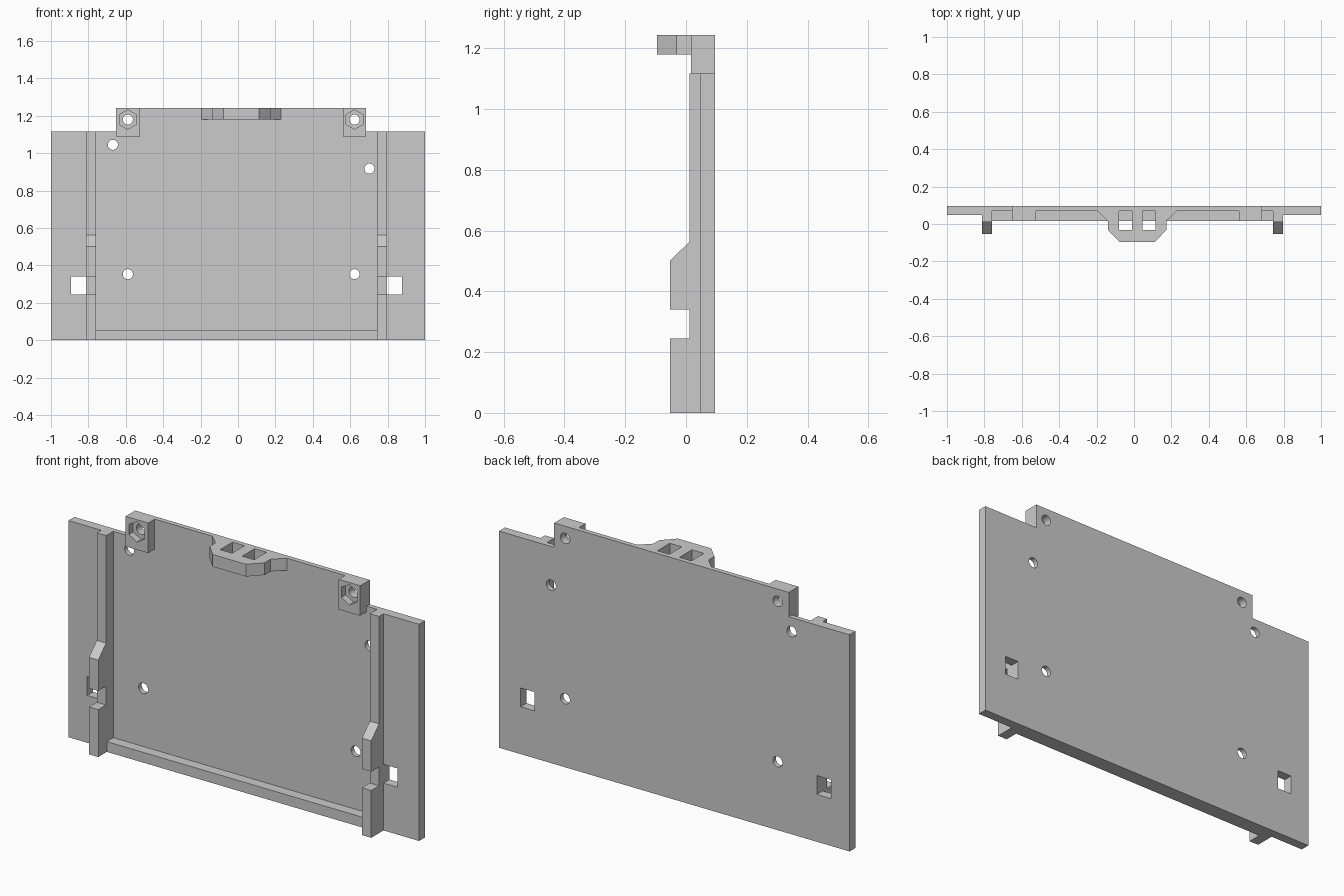
import bpy, bmesh, math
from mathutils import Matrix

cube = bpy.data.objects.get("Cube")
if cube:
    bpy.data.objects.remove(cube, do_unlink=True)

grey = bpy.data.materials.new("light grey plastic")
grey.use_nodes = True
COLOUR = (0.6, 0.6, 0.6, 1)
grey.diffuse_color = COLOUR
grey.node_tree.nodes["Principled BSDF"].inputs["Base Color"].default_value = COLOUR

# Depths shared by the parts, front to back
FRONT, RECESS, WING, BACK = 0.017, 0.07, 0.047, 0.095
TOP, TAB_TOP = 1.117, 1.243
INNER_L, INNER_R = -0.76, 0.744


def finish(bm, name):
    bmesh.ops.recalc_face_normals(bm, faces=bm.faces[:])
    mesh = bpy.data.meshes.new(name)
    bm.to_mesh(mesh)
    bm.free()
    mesh.materials.append(grey)
    ob = bpy.data.objects.new(name, mesh)
    bpy.context.collection.objects.link(ob)
    return ob


def prism(name, points, axis, lo, hi):
    """Extrude a 2D outline along one axis."""
    place = {"x": lambda a, b: (lo, a, b),
             "y": lambda a, b: (a, lo, b),
             "z": lambda a, b: (a, b, lo)}[axis]
    bm = bmesh.new()
    face = bm.faces.new([bm.verts.new(place(a, b)) for a, b in points])
    new = bmesh.ops.extrude_face_region(bm, geom=[face])["geom"]
    shift = [hi - lo if c == axis else 0 for c in "xyz"]
    bmesh.ops.translate(bm, vec=shift, verts=[v for v in new if isinstance(v, bmesh.types.BMVert)])
    return finish(bm, name)


def box(name, x0, x1, y0, y1, z0, z1):
    return prism(name, [(x0, z0), (x1, z0), (x1, z1), (x0, z1)], "y", y0, y1)


def rod(x, z, r, sides, y0, y1):
    """Cutter along y, with a corner pointing up."""
    pts = [(x + r * math.sin(2 * math.pi * i / sides),
            z + r * math.cos(2 * math.pi * i / sides)) for i in range(sides)]
    return prism("cutter", pts, "y", y0, y1)


def cut(ob, cutter):
    """Subtract the cutter, apply the result and delete the cutter."""
    cutter.hide_render = True
    mod = ob.modifiers.new("cut", "BOOLEAN")
    mod.operation, mod.solver, mod.object = "DIFFERENCE", "EXACT", cutter
    deps = bpy.context.evaluated_depsgraph_get()
    mesh = bpy.data.meshes.new_from_object(ob.evaluated_get(deps))
    ob.modifiers.clear()
    ob.data = mesh
    bpy.data.objects.remove(cutter, do_unlink=True)


# Back panel with its raised top tab, thinned between the rails
TAB_L, TAB_R = -0.653, 0.685
panel = prism("back_panel", [(-1, 0), (1, 0), (1, TOP), (TAB_R, TOP), (TAB_R, TAB_TOP),
                             (TAB_L, TAB_TOP), (TAB_L, TOP), (-1, TOP)], "y", WING, BACK)
cut(panel, box("cutter", INNER_L, INNER_R, -0.2, RECESS, 0.053, 1.5))

# Screw holes and the latch windows beside the rails
BOSS_HOLES = [(-0.589, 1.18), (0.623, 1.18)]
for x, z in BOSS_HOLES + [(-0.669, 1.045), (0.703, 0.918), (-0.589, 0.353), (0.623, 0.353)]:
    cut(panel, rod(x, z, 0.027, 32, -0.2, 0.2))
for x0, x1 in [(-0.893, -0.813), (0.797, 0.877)]:
    cut(panel, box("cutter", x0, x1, -0.2, 0.2, 0.244, 0.341))

# Side rails with a notched, chamfered lower block
RAIL = [(WING, 0), (-0.053, 0), (-0.053, 0.244), (0.011, 0.244), (0.011, 0.341),
        (-0.053, 0.341), (-0.053, 0.5), (0.011, 0.563), (0.011, TOP), (WING, TOP)]
prism("right_rail", RAIL, "x", -0.813, INNER_L)
prism("left_rail", RAIL, "x", INNER_R, 0.797)

# Ledge along the bottom
box("bottom_ledge", INNER_L, INNER_R, FRONT, WING, 0, 0.053)

# Corner bosses with hexagonal nut pockets
for name, x0, x1, (hx, hz) in [("right_boss", TAB_L, -0.524, BOSS_HOLES[0]),
                               ("left_boss", 0.562, TAB_R, BOSS_HOLES[1])]:
    boss = box(name, x0, x1, FRONT, RECESS, 1.088, TAB_TOP)
    cut(boss, rod(hx, hz, 0.027, 32, -0.2, 0.2))
    cut(boss, rod(hx, hz, 0.052, 6, -0.2, 0.052))

# Strap loop at the top centre with two slots
loop = prism("strap_loop", [(-0.195, RECESS), (-0.14, FRONT), (-0.14, -0.031), (-0.078, -0.095),
                            (0.112, -0.095), (0.174, -0.031), (0.174, FRONT), (0.23, RECESS)],
             "z", 1.18, TAB_TOP)
for x0, x1 in [(-0.08, -0.012), (0.046, 0.114)]:
    cut(loop, box("cutter", x0, x1, -0.031, 0.09, 1.0, 1.4))

# Smooth the round hole walls, keep every edge crisp
bpy.ops.object.select_all(action="DESELECT")
for ob in bpy.context.collection.objects:
    if ob.type == "MESH":
        ob.select_set(True)
bpy.context.view_layer.objects.active = panel
bpy.ops.object.shade_smooth_by_angle(angle=math.radians(30))
